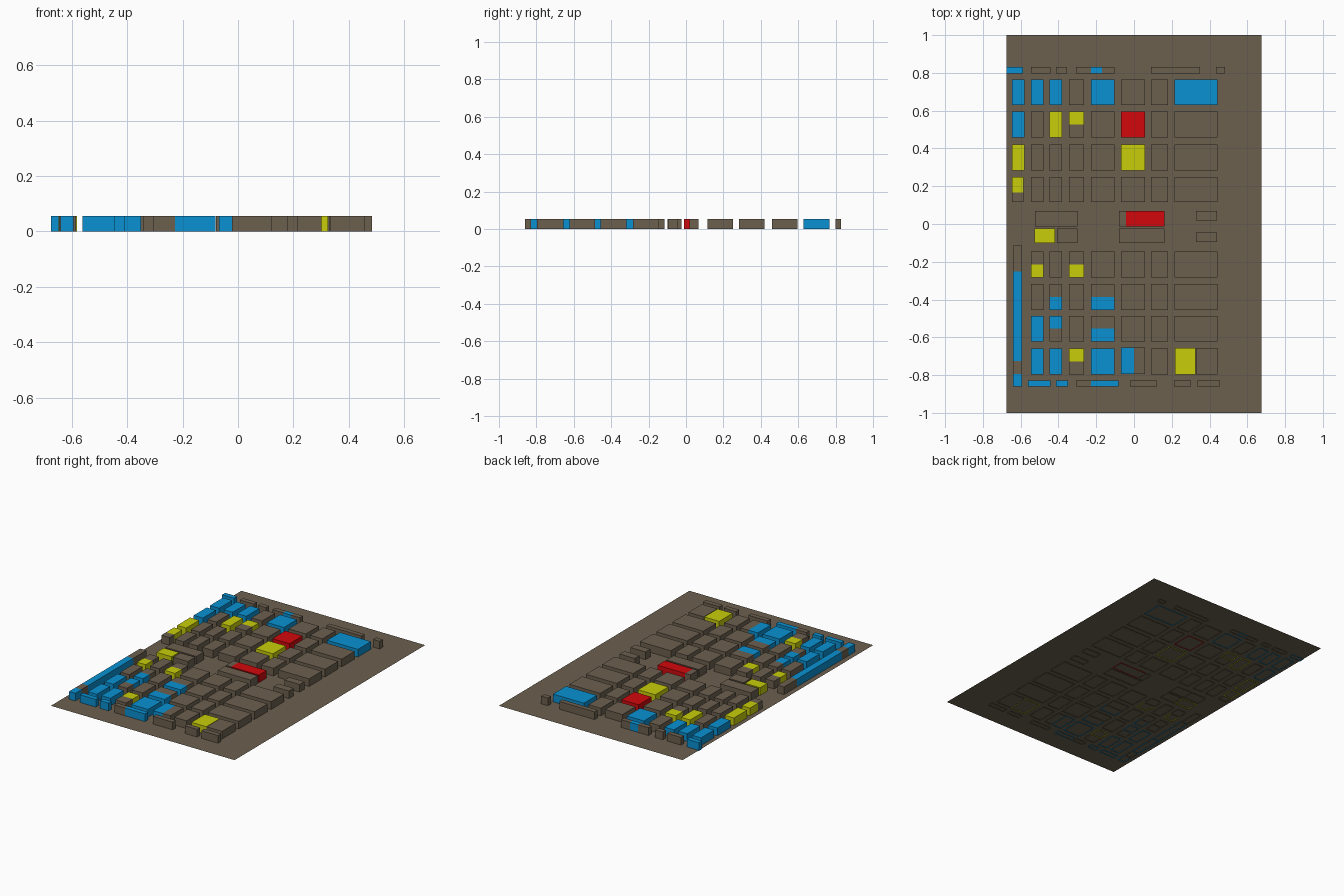
import bpy

if "Cube" in bpy.data.objects:
    bpy.data.objects.remove(bpy.data.objects["Cube"])

# Colours
def mat(name, r, g, b):
    m = bpy.data.materials.new(name)
    lin = [((c / 255 + 0.055) / 1.055) ** 2.4 if c > 10 else c / 255 / 12.92 for c in (r, g, b)]
    m.diffuse_color = (*lin, 1)
    m.use_nodes = True
    m.node_tree.nodes["Principled BSDF"].inputs["Base Color"].default_value = m.diffuse_color
    return m

MATS = {"n": mat("brown", 108, 96, 79), "b": mat("blue", 10, 145, 210),
        "y": mat("yellow", 200, 205, 10), "r": mat("red", 210, 8, 12)}
LABEL = {"n": "brown_block", "b": "blue_block", "y": "yellow_block", "r": "red_block"}
GROUND_Z, TOP_Z = 0.004, 0.055

def mesh_object(name, verts, faces, material):
    me = bpy.data.meshes.new(name)
    me.from_pydata(verts, [], faces)
    me.materials.append(material)
    ob = bpy.data.objects.new(name, me)
    bpy.context.collection.objects.link(ob)
    return ob

def block(code, x0, x1, y0, y1):
    """City block: four walls and a roof, open underneath."""
    v = [(x, y, z) for z in (0, TOP_Z) for x, y in ((x0, y0), (x1, y0), (x1, y1), (x0, y1))]
    f = [(i, (i + 1) % 4, (i + 1) % 4 + 4, i + 4) for i in range(4)] + [(4, 5, 6, 7)]
    mesh_object(LABEL[code], v, f, MATS[code])

# Ground sheet, just above the open feet of the blocks
mesh_object("ground", [(-0.675, -1, GROUND_Z), (0.675, -1, GROUND_Z),
                       (0.675, 1, GROUND_Z), (-0.675, 1, GROUND_Z)], [(0, 1, 2, 3)], MATS["n"])

# Main street grid: one code per column, two letters = north half and south half
COLS = [(-0.647, -0.58), (-0.545, -0.48), (-0.447, -0.38), (-0.343, -0.264),
        (-0.227, -0.103), (-0.069, 0.058), (0.09, 0.18), (0.214, 0.441)]
ROWS = [(0.629, 0.766, "b b b n b n n b"),
        (0.459, 0.595, "b n y yn n r n n"),
        (0.284, 0.421, "y n n n n y n n"),
        (0.116, 0.25, "- n n n n n n n"),
        (-0.283, -0.146, "- ny n ny n n n n"),
        (-0.456, -0.318, "- nn nb n nb n n n"),
        (-0.623, -0.486, "- b bn n nb n n n"),
        (-0.797, -0.658, "- b b yn b - n -")]
for y0, y1, codes in ROWS:
    for (x0, x1), code in zip(COLS, codes.split()):
        if code == "-":
            continue
        step = (y1 - y0) / len(code)
        for i, c in enumerate(code):
            block(c, x0, x1, y1 - (i + 1) * step, y1 - i * step)

# Blocks split unevenly or side by side
block("y", -0.645, -0.585, 0.167, 0.25)
block("n", -0.645, -0.585, 0.116, 0.167)
block("b", -0.069, 0.0, -0.793, -0.655)
block("n", 0.0, 0.058, -0.793, -0.655)
block("y", 0.216, 0.325, -0.797, -0.656)
block("n", 0.328, 0.441, -0.797, -0.656)

# Strips of narrow blocks running east-west: (y0, y1, [(code, x0, x1), ...])
STRIPS = [
    (0.798, 0.83, [("b", -0.675, -0.587), ("n", -0.545, -0.443), ("n", -0.412, -0.354),
                   ("n", -0.306, -0.227), ("b", -0.227, -0.169), ("n", -0.169, -0.103),
                   ("n", 0.09, 0.35), ("n", 0.434, 0.483)]),
    (-0.012, 0.068, [("n", -0.525, -0.412), ("n", -0.412, -0.298), ("n", -0.079, -0.042),
                     ("r", -0.042, 0.162)]),
    (0.018, 0.068, [("n", 0.329, 0.44)]),
    (-0.1, -0.024, [("y", -0.528, -0.417), ("n", -0.407, -0.298), ("n", -0.079, 0.162)]),
    (-0.095, -0.045, [("n", 0.329, 0.44)]),
    (-0.86, -0.828, [("b", -0.56, -0.443), ("b", -0.412, -0.349), ("n", -0.306, -0.227),
                     ("b", -0.227, -0.082), ("n", -0.021, 0.122), ("n", 0.212, 0.302),
                     ("n", 0.333, 0.456)])]
for y0, y1, row in STRIPS:
    for code, x0, x1 in row:
        block(code, x0, x1, y0, y1)

# Long strip down the west edge
for code, y0, y1 in [("n", -0.251, -0.114), ("b", -0.522, -0.251), ("b", -0.724, -0.522),
                     ("n", -0.793, -0.724), ("b", -0.86, -0.793)]:
    block(code, -0.64, -0.594, y0, y1)
